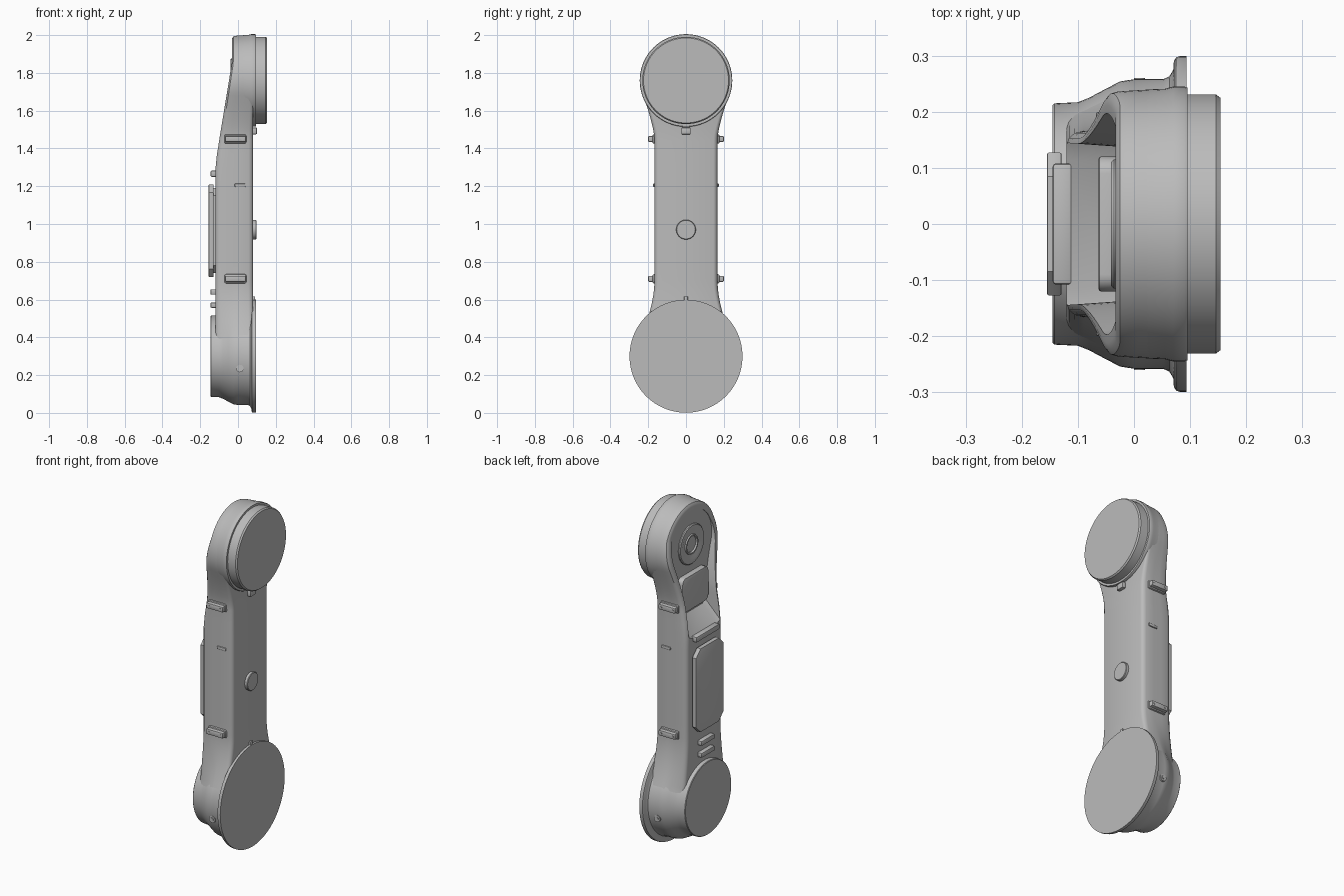
import bpy, bmesh, math
from mathutils import Matrix, Vector

if "Cube" in bpy.data.objects:
    bpy.data.objects.remove(bpy.data.objects["Cube"])

grey = bpy.data.materials.new("satin grey")
grey.use_nodes = True
COLOUR = (0.5, 0.5, 0.5, 1)
grey.diffuse_color = COLOUR
grey.node_tree.nodes["Principled BSDF"].inputs["Base Color"].default_value = COLOUR

LOW_Z, HIGH_Z = 0.30, 1.76


def finish(bm, name, angle=35):
    bmesh.ops.recalc_face_normals(bm, faces=bm.faces)
    mesh = bpy.data.meshes.new(name)
    bm.to_mesh(mesh)
    bm.free()
    obj = bpy.data.objects.new(name, mesh)
    bpy.context.collection.objects.link(obj)
    mesh.materials.append(grey)
    smooth(obj, angle)
    return obj


def smooth(obj, angle=35):
    bpy.ops.object.select_all(action="DESELECT")
    obj.select_set(True)
    bpy.context.view_layer.objects.active = obj
    bpy.ops.object.shade_smooth_by_angle(angle=math.radians(angle))


def box(name, lo, hi, bevel=0.004, corner=0.0, segments=1):
    """Box between two corners; 'corner' rounds the edges that run along x."""
    bm = bmesh.new()
    bmesh.ops.create_cube(bm, size=1)
    lo, hi = Vector(lo), Vector(hi)
    for v in bm.verts:
        v.co = Vector((lo[i] + (v.co[i] + 0.5) * (hi[i] - lo[i]) for i in range(3)))
    if corner:
        edges = [e for e in bm.edges if abs(e.verts[0].co.x - e.verts[1].co.x) > 1e-5]
        bmesh.ops.bevel(bm, geom=edges, offset=corner, segments=segments, profile=0.5, affect="EDGES")
    if bevel:
        edges = [e for e in bm.edges if e.calc_face_angle(0) > 0.9]
        bmesh.ops.bevel(bm, geom=edges, offset=bevel, segments=2, profile=0.5, affect="EDGES")
    return finish(bm, name)


def lathe(name, profile, z, steps=96):
    """Turn (x, radius) points about an axis along x at height z."""
    bm = bmesh.new()
    rings = []
    for x, r in profile:
        rings.append([bm.verts.new((x, r * math.cos(a), z + r * math.sin(a)))
                      for a in (math.tau * i / steps for i in range(steps))])
    for a, b in zip(rings, rings[1:]):
        for i in range(steps):
            j = (i + 1) % steps
            bm.faces.new((a[i], a[j], b[j], b[i]))
    bm.faces.new(rings[0])
    bm.faces.new(rings[-1])
    return finish(bm, name)


def bezier(a, b, c, n):
    return [tuple(p * (1 - t) ** 2 + 2 * q * t * (1 - t) + r * t * t for p, q, r in zip(a, b, c))
            for t in (i / n for i in range(1, n))]


def arc(z, r, start, end, n):
    return [(r * math.cos(a), z + r * math.sin(a))
            for a in (math.radians(start + (end - start) * i / n) for i in range(n + 1))]


def half_outline(low_r, w, high_r):
    """Half of the arm's outline from bottom to top: drum, waist, head."""
    low = arc(LOW_Z, low_r, -88, 22, 24)
    high = arc(HIGH_Z, high_r, -20, 88, 24)
    beam = [(w, 0.70 + 0.74 * i / 10) for i in range(11)]
    return (low + bezier(low[-1], (w, 0.58), beam[0], 10) + beam
            + bezier(beam[-1], (w, 1.51), high[0], 10) + high)


def loft(layers):
    """Skin mirrored half outlines, each given as a list of 3D points."""
    bm = bmesh.new()
    left = [[bm.verts.new(p) for p in layer] for layer in layers]
    right = [[bm.verts.new((x, -y, z)) for x, y, z in layer] for layer in layers]
    n = len(layers[0])
    for k in range(len(layers) - 1):
        for side in (left, right):
            for i in range(n - 1):
                bm.faces.new((side[k][i], side[k][i + 1], side[k + 1][i + 1], side[k + 1][i]))
        for i in (0, n - 1):
            bm.faces.new((left[k][i], left[k + 1][i], right[k + 1][i], right[k][i]))
    for k in (0, -1):
        for i in range(n - 1):
            bm.faces.new((left[k][i], left[k][i + 1], right[k][i + 1], right[k][i]))
    return bm


def slope(x, z):
    """Squeeze the depth so that the open side leans back towards the head."""
    t = min(max((z - 1.32) / 0.53, 0), 1)
    front = -0.12 + 0.087 * t
    return 0.08 + (x - 0.08) * (0.08 - front) / 0.2


# Arm body: x, drum radius, beam half width, head radius
sections = [(-0.12, 0.195, 0.142, 0.212), (-0.116, 0.204, 0.153, 0.224), (-0.106, 0.212, 0.162, 0.233),
            (-0.09, 0.219, 0.166, 0.236), (-0.05, 0.24, 0.167, 0.238), (-0.02, 0.254, 0.167, 0.239),
            (0.0, 0.257, 0.167, 0.24), (0.055, 0.257, 0.167, 0.24), (0.07, 0.256, 0.162, 0.24),
            (0.077, 0.252, 0.154, 0.238), (0.08, 0.248, 0.145, 0.235)]
body = finish(loft([[(slope(x, z), y, z) for y, z in half_outline(a, w, b)]
                    for x, a, w, b in sections]), "arm_body")

# Recess in the open side, with a ramp at its lower end
cut_layers = []
for x, w, r, bottom in ((-0.03, 0.138, 0.195, 1.385), (-0.20, 0.150, 0.215, 1.20)):
    beam = [(w, bottom + (1.44 - bottom) * i / 4) for i in range(5)]
    top = arc(HIGH_Z, r, -20, 88, 24)
    pts = [(w - 0.03, bottom - 0.015)] + beam + bezier(beam[-1], (w, 1.53), top[0], 8) + top
    cut_layers.append([(x, y, z) for y, z in pts])
cutter = finish(loft(cut_layers), "recess_cutter")
cutter.hide_render = True
mod = body.modifiers.new("recess", "BOOLEAN")
mod.operation, mod.object, mod.solver = "DIFFERENCE", cutter, "EXACT"
bpy.context.view_layer.objects.active = body
bpy.ops.object.modifier_apply(modifier=mod.name)
bpy.data.objects.remove(cutter)
smooth(body)

# Lower drum with its flange, and the head's collar and cap
lathe("lower_drum", [(-0.145, 0.212), (-0.142, 0.215), (-0.10, 0.217), (-0.08, 0.225), (-0.05, 0.241),
                     (-0.025, 0.254), (0.0, 0.258), (0.052, 0.258), (0.063, 0.263), (0.07, 0.275),
                     (0.071, 0.290), (0.075, 0.297), (0.081, 0.299), (0.094, 0.299)], LOW_Z)
lathe("head_collar", [(0.0, 0.235), (0.03, 0.240), (0.055, 0.241), (0.07, 0.245), (0.09, 0.245),
                      (0.095, 0.243)], HIGH_Z)
lathe("head_cap", [(0.09, 0.231), (0.146, 0.231), (0.154, 0.225)], HIGH_Z)

# Bearing ring inside the recess
lathe("bearing_ring", [(-0.02, 0.115), (-0.036, 0.115), (-0.041, 0.110), (-0.041, 0.090), (-0.034, 0.072),
                       (-0.034, 0.058), (-0.041, 0.056), (-0.041, 0.048), (-0.033, 0.044)], HIGH_Z, 64)

# Covers on the open side
box("recess_cover", (-0.063, -0.12, 1.40), (-0.02, 0.12, 1.60), 0.004, 0.03, 5)
box("panel_base", (-0.14, -0.108, 0.74), (-0.11, 0.108, 1.19), 0.003, 0.04)
box("panel_cover", (-0.155, -0.127, 0.72), (-0.129, 0.127, 1.21), 0.003, 0.042)
box("upper_rib", (-0.145, -0.108, 1.25), (-0.11, 0.108, 1.282), 0.006)
for name, z in (("middle_rib", 0.64), ("lower_rib", 0.57)):
    box(name, (-0.146, -0.062, z - 0.014), (-0.10, 0.062, z + 0.014), 0.006)

# Details on the closed side
lathe("round_button", [(0.07, 0.052), (0.094, 0.052), (0.097, 0.049)], 0.97, 48)
box("head_tab", (0.07, -0.025, 1.475), (0.10, 0.025, 1.51), 0.004)
box("flange_tab", (0.07, -0.010, 0.58), (0.09, 0.010, 0.617), 0.003)


def stud(name, x, y0, y1, z, r):
    bm = bmesh.new()
    place = Matrix.Translation((x, (y0 + y1) / 2, z)) @ Matrix.Rotation(math.pi / 2, 4, "X")
    bmesh.ops.create_cone(bm, cap_ends=True, segments=24, radius1=r, radius2=r,
                          depth=abs(y1 - y0), matrix=place)
    return finish(bm, name)


# Mounting lugs, pins and screws on both edges
for side, s in (("left", 1), ("right", -1)):
    def edge_box(name, x0, x1, y0, y1, z, h, bevel):
        ys = sorted((s * y0, s * y1))
        box(f"{side}_{name}", (x0, ys[0], z - h), (x1, ys[1], z + h), bevel)

    for level, z in (("lower", 0.71), ("upper", 1.45)):
        edge_box(f"{level}_lug_foot", -0.072, 0.044, 0.15, 0.178, z, 0.024, 0.008)
        edge_box(f"{level}_lug", -0.068, 0.04, 0.15, 0.20, z, 0.016, 0.005)
        for i, x in enumerate((-0.052, 0.024)):
            stud(f"{side}_{level}_lug_bolt_{i + 1}", x, s * 0.19, s * 0.202, z, 0.007)
    edge_box("pin", -0.018, 0.04, 0.15, 0.174, 1.205, 0.009, 0.004)
    stud(f"{side}_drum_screw", 0.01, s * 0.23, s * 0.256, 0.235, 0.02)
    stud(f"{side}_drum_screw_head", 0.01, s * 0.23, s * 0.26, 0.235, 0.010)
